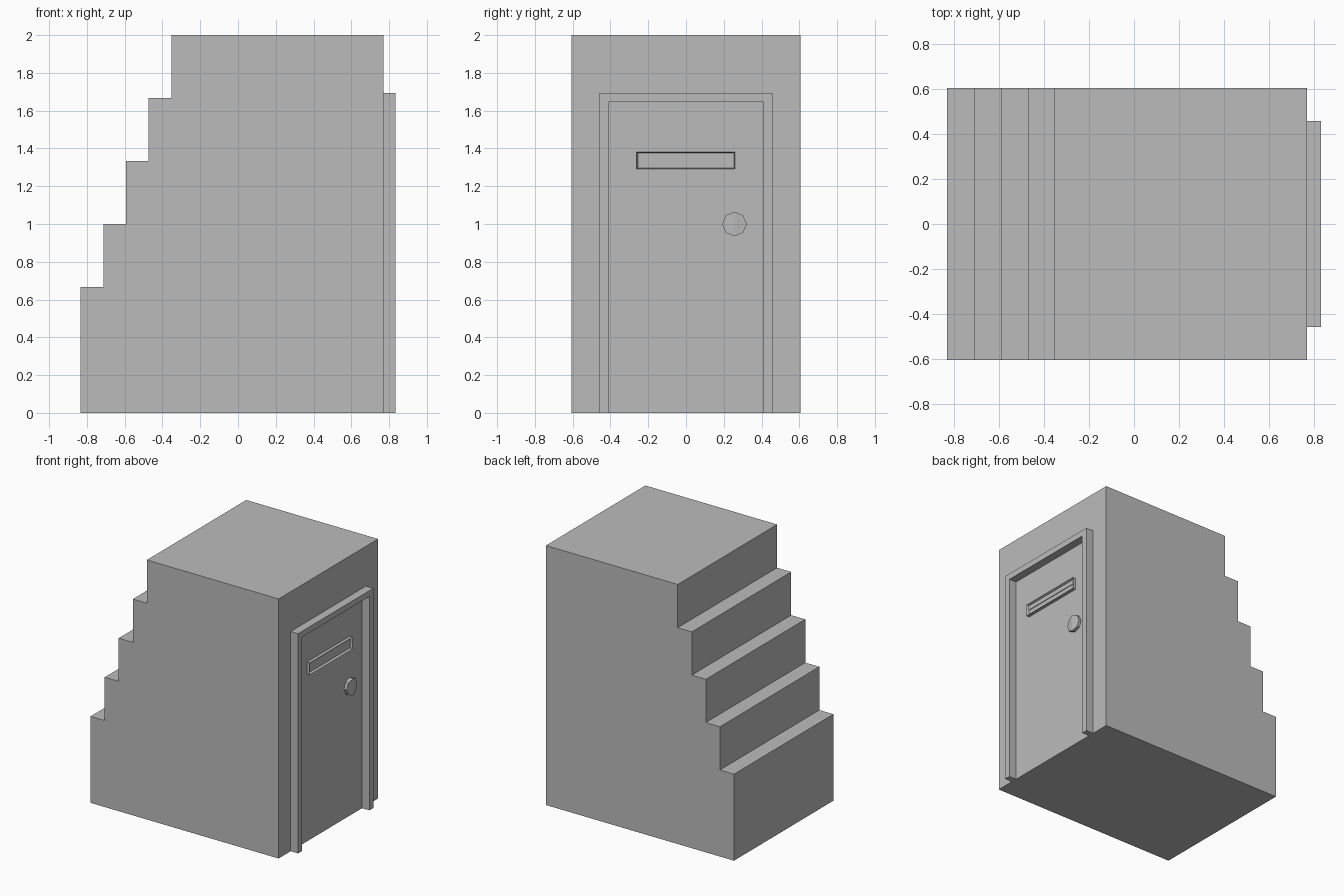
import bpy, bmesh, math

if "Cube" in bpy.data.objects:
    bpy.data.objects.remove(bpy.data.objects["Cube"])

grey = bpy.data.materials.new("plain grey")
grey.diffuse_color = (0.5, 0.5, 0.5, 1)
grey.use_nodes = True
grey.node_tree.nodes["Principled BSDF"].inputs["Base Color"].default_value = grey.diffuse_color

WALL = 0.77   # x of the door wall


def finish(bm, name):
    bmesh.ops.recalc_face_normals(bm, faces=bm.faces)
    me = bpy.data.meshes.new(name)
    bm.to_mesh(me)
    bm.free()
    me.materials.append(grey)
    ob = bpy.data.objects.new(name, me)
    bpy.context.collection.objects.link(ob)
    return ob


def prism(name, points, offset):
    """Extrude a closed 3D outline along an offset vector."""
    bm = bmesh.new()
    face = bm.faces.new([bm.verts.new(p) for p in points])
    new = bmesh.ops.extrude_face_region(bm, geom=[face])["geom"]
    bmesh.ops.translate(bm, vec=offset,
                        verts=[v for v in new if isinstance(v, bmesh.types.BMVert)])
    return finish(bm, name)


def plate(name, y0, y1, z0, z1, depth):
    """Flat rectangular plate standing proud of the door wall."""
    pts = [(WALL, y0, z0), (WALL, y1, z0), (WALL, y1, z1), (WALL, y0, z1)]
    return prism(name, pts, (depth, 0, 0))


# stepped body: side profile pulled across the width
profile = [(WALL, 0), (WALL, 2), (-0.353, 2)]
for i in range(4):
    x = -0.353 - 0.12 * i
    z = 2 - (i + 1) / 3
    profile += [(x, z), (x - 0.12, z)]
profile.append((-0.833, 0))
prism("stepped_body", [(x, -0.605, z) for x, z in profile], (0, 1.21, 0))

# door frame: upside-down U
frame = [(-0.458, 0), (-0.458, 1.693), (0.458, 1.693), (0.458, 0),
         (0.41, 0), (0.41, 1.647), (-0.41, 1.647), (-0.41, 0)]
prism("door_frame", [(WALL, y, z) for y, z in frame], (0.063, 0, 0))

# letter slot: thin rim inset into a box, recessed, with a two-part flap
bm = bmesh.new()
y0, y1, z0, z1, d = -0.262, 0.26, 1.29, 1.382, 0.025
base = bm.faces.new([bm.verts.new(p) for p in
                     [(WALL, y0, z0), (WALL, y1, z0), (WALL, y1, z1), (WALL, y0, z1)]])
new = bmesh.ops.extrude_face_region(bm, geom=[base])["geom"]
bmesh.ops.translate(bm, vec=(d, 0, 0),
                    verts=[v for v in new if isinstance(v, bmesh.types.BMVert)])
front = [f for f in new if isinstance(f, bmesh.types.BMFace)]
bmesh.ops.inset_region(bm, faces=front, thickness=0.01)
bmesh.ops.translate(bm, vec=(-0.017, 0, 0), verts=front[0].verts)
finish(bm, "letter_slot_rim")
plate("letter_slot_flap", y0 + 0.01, y1 - 0.01, 1.338, z1 - 0.01, 0.013)

# octagonal knob with a vertical ridge down the middle
R, KY, KZ = 0.065, 0.257, 1.0
bm = bmesh.new()
ring = [(KY + R * math.sin(i * math.pi / 4), KZ + R * math.cos(i * math.pi / 4))
        for i in range(8)]
back = [bm.verts.new((WALL, y, z)) for y, z in ring]
face = [bm.verts.new((WALL + 0.03 - 0.01 * abs(y - KY) / R, y, z)) for y, z in ring]
bm.faces.new(back)
for i in range(8):
    j = (i + 1) % 8
    bm.faces.new([back[i], back[j], face[j], face[i]])
bm.faces.new(face[0:5])
bm.faces.new(face[4:8] + face[0:1])
finish(bm, "door_knob")
